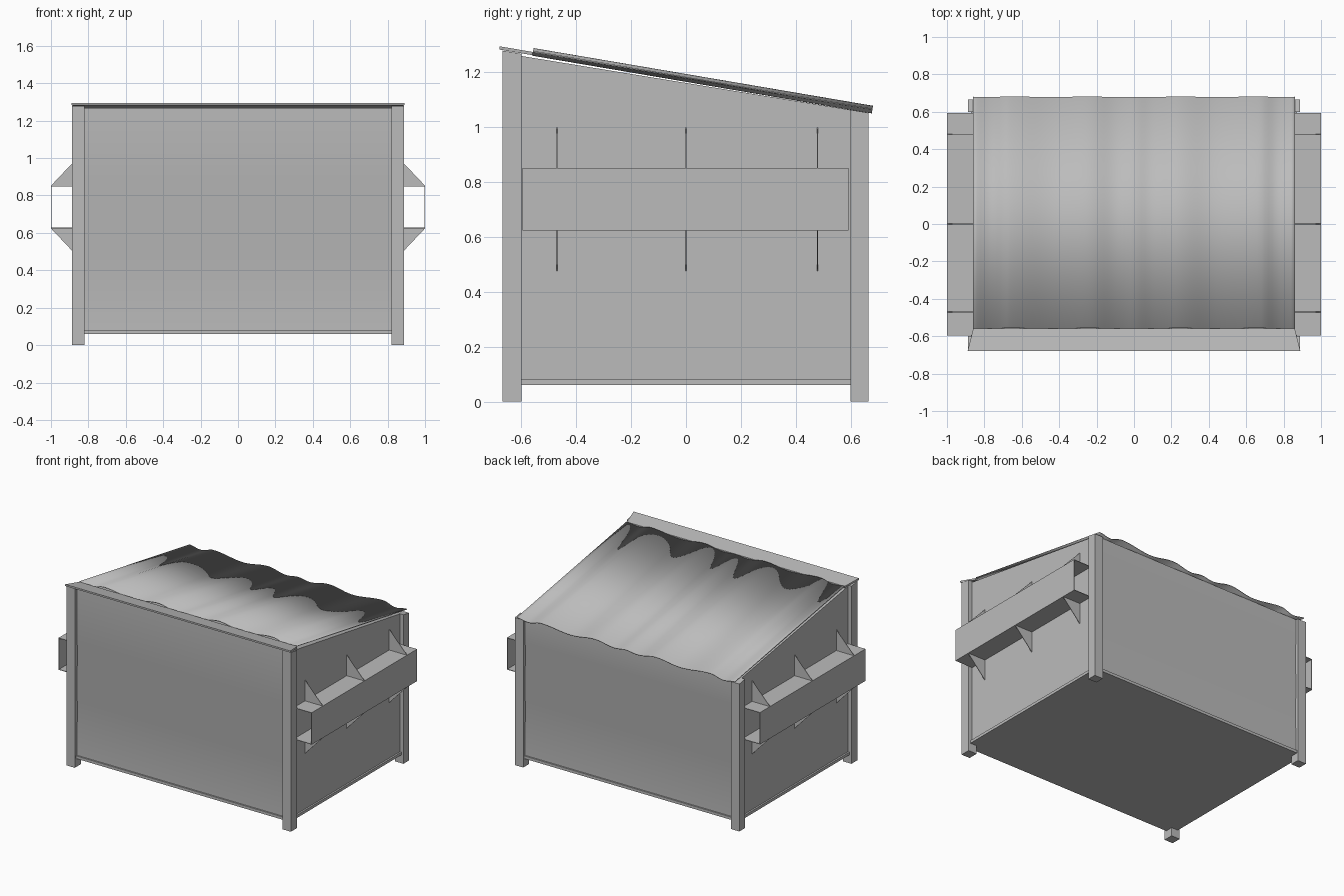
import bpy
import bmesh
import math

if "Cube" in bpy.data.objects:
    bpy.data.objects.remove(bpy.data.objects["Cube"], do_unlink=True)

steel = bpy.data.materials.new("grey steel")
steel.use_nodes = True
GREY = (0.5, 0.5, 0.5, 1.0)
steel.diffuse_color = GREY
steel.node_tree.nodes["Principled BSDF"].inputs["Base Color"].default_value = GREY

SLOPE = -0.17


def roof_z(y):
    """Height of the sloping top plane."""
    return 1.265 + SLOPE * (y + 0.56)


def finish(name, bm, smooth=False):
    bmesh.ops.recalc_face_normals(bm, faces=bm.faces)
    mesh = bpy.data.meshes.new(name)
    bm.to_mesh(mesh)
    bm.free()
    mesh.materials.append(steel)
    obj = bpy.data.objects.new(name, mesh)
    bpy.context.collection.objects.link(obj)
    if smooth:
        bpy.ops.object.select_all(action="DESELECT")
        obj.select_set(True)
        bpy.context.view_layer.objects.active = obj
        bpy.ops.object.shade_smooth_by_angle(angle=math.radians(30))
    return obj


def prism(name, profile, start, end, axis="x", smooth=False):
    """Extrude a closed profile along x (points are y, z) or y (points are x, z)."""
    bm = bmesh.new()

    def place(t, p):
        return (t, p[0], p[1]) if axis == "x" else (p[0], t, p[1])

    rings = [[bm.verts.new(place(t, p)) for p in profile] for t in (start, end)]
    bm.faces.new(rings[0])
    bm.faces.new(rings[1][::-1])
    n = len(profile)
    for i in range(n):
        j = (i + 1) % n
        bm.faces.new((rings[0][i], rings[0][j], rings[1][j], rings[1][i]))
    return finish(name, bm, smooth)


def box(y0, y1, z0, z1):
    return [(y0, z0), (y1, z0), (y1, z1), (y0, z1)]


# Container body, with faintly dented front and back walls
def wall(y, top):
    inward = -math.copysign(1, y)
    return [(y, 0.08), (y + 0.004 * inward, 0.46), (y, 0.48),
            (y + 0.004 * inward, 0.86), (y, 0.88), (y, top)]


Y = 0.645
front_edge = wall(-Y, roof_z(-Y) - 0.012)
back_edge = wall(Y, roof_z(Y) - 0.004)
prism("body", front_edge + back_edge[::-1], -0.86, 0.86, smooth=True)
prism("floor_plate", box(-0.655, 0.655, 0.06, 0.08), -0.872, 0.872)

# Corner posts
for side, sx in (("left", 1), ("right", -1)):
    for end, y0, y1 in (("front", -0.67, -0.60), ("back", 0.60, 0.665)):
        outline = [(y0, 0), (y1, 0), (y1, roof_z(y1) - 0.004), (y0, roof_z(y0) - 0.004)]
        prism(f"{end}_{side}_post", outline, sx * 0.82, sx * 0.887)

# Front top rail, tapering towards the lid
bm = bmesh.new()
layers = []
for lift in (0.0, 0.012):
    layers.append([bm.verts.new((x, y, roof_z(y) + lift - 0.002))
                   for x, y in ((-0.89, -0.68), (0.89, -0.68), (0.86, -0.56), (-0.86, -0.56))])
low, high = layers
bm.faces.new(low)
bm.faces.new(high)
for i in range(4):
    j = (i + 1) % 4
    bm.faces.new((low[i], low[j], high[j], high[i]))
finish("front_top_rail", bm)

# Wavy lid, mirrored about the middle
WAVE = [(0, 0.012), (0.09, 0.001), (0.24, 0.024), (0.43, 0.001),
        (0.67, 0.024), (0.77, 0.001), (0.86, 0.014)]


def wave(x):
    x = abs(x)
    for (x0, h0), (x1, h1) in zip(WAVE, WAVE[1:]):
        if x <= x1 + 1e-6:
            t = (x - x0) / (x1 - x0)
            return h0 + (h1 - h0) * (1 - math.cos(math.pi * t)) / 2
    return WAVE[-1][1]


bm = bmesh.new()
COLUMNS = 86
rows = []
for y in (-0.56, 0.678):
    row = []
    for i in range(COLUMNS + 1):
        x = -0.86 + 1.72 * i / COLUMNS
        h = wave(x)
        row.append(bm.verts.new((x, y - SLOPE * h, roof_z(y) + h)))
    rows.append(row)
for i in range(COLUMNS):
    bm.faces.new((rows[0][i], rows[0][i + 1], rows[1][i + 1], rows[1][i]))
lid = finish("lid", bm, smooth=True)
thickness = lid.modifiers.new("thickness", "SOLIDIFY")
thickness.thickness = 0.005

# Fork pockets: open-ended channels with triangular gussets
TOP, BOTTOM, T = 0.852, 0.624, 0.004
for side, sx in (("left", 1), ("right", -1)):
    channel = [(0.86, TOP), (1.0, TOP), (1.0, BOTTOM), (0.86, BOTTOM),
               (0.86, BOTTOM + T), (1 - T, BOTTOM + T), (1 - T, TOP - T), (0.86, TOP - T)]
    prism(f"{side}_fork_pocket", [(sx * x, z) for x, z in channel], -0.597, 0.593, "y")
    for number, y in enumerate((-0.47, 0.0, 0.48), 1):
        for level, z, up in (("upper", TOP, 1), ("lower", BOTTOM, -1)):
            triangle = [(sx * 0.86, z), (sx * 1.0, z), (sx * 0.86, z + up * 0.148)]
            prism(f"{side}_{level}_gusset_{number}", triangle, y - T / 2, y + T / 2, "y")
